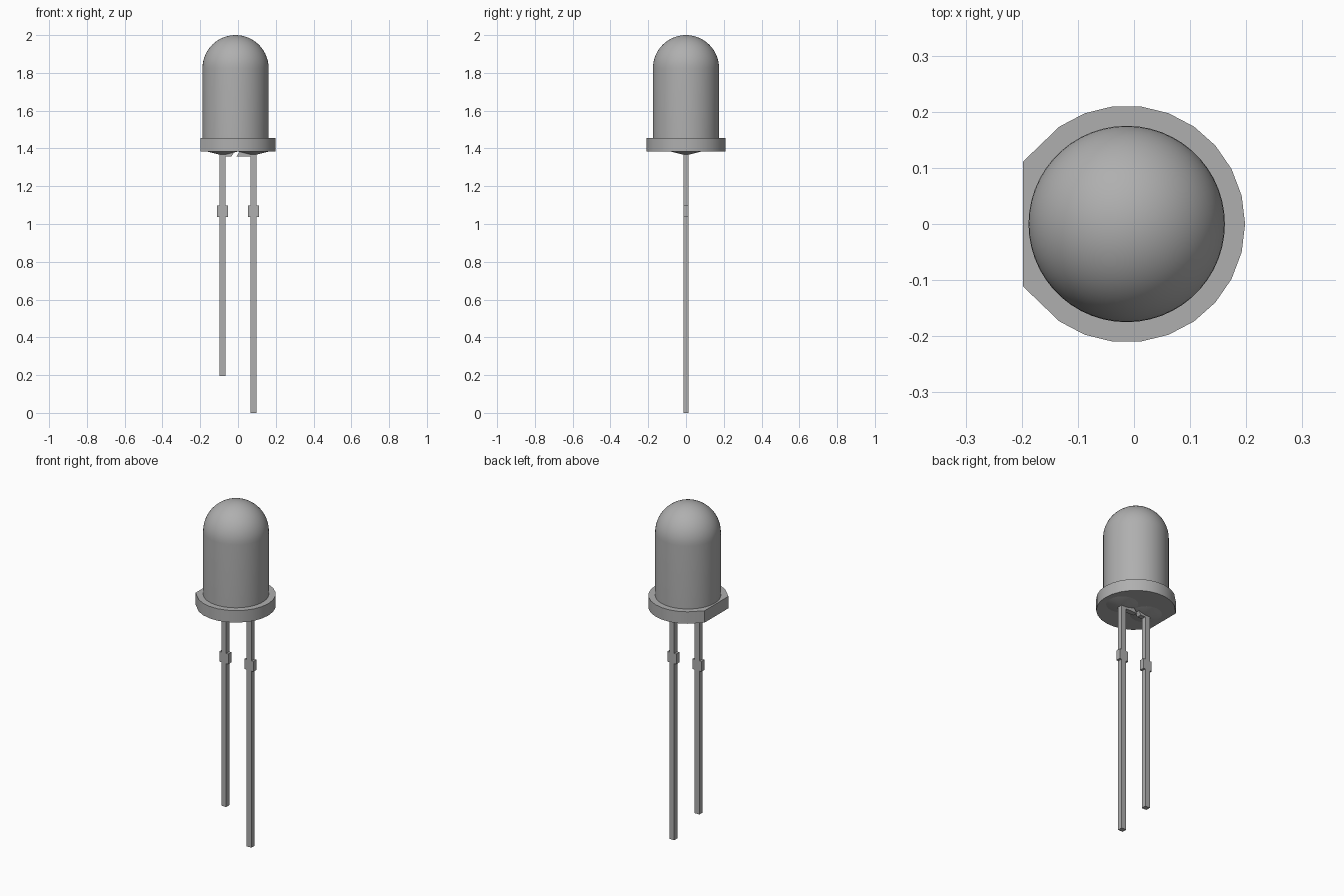
import bpy, bmesh, math

if "Cube" in bpy.data.objects:
    bpy.data.objects.remove(bpy.data.objects["Cube"])

CX = -0.013  # axis of the bulb

grey = bpy.data.materials.new("dark_grey")
grey.diffuse_color = (0.43, 0.43, 0.43, 1)
grey.use_nodes = True
grey.node_tree.nodes["Principled BSDF"].inputs["Base Color"].default_value = grey.diffuse_color


def add_object(name, bm, smooth=False):
    bmesh.ops.recalc_face_normals(bm, faces=bm.faces[:])
    mesh = bpy.data.meshes.new(name)
    bm.to_mesh(mesh)
    bm.free()
    mesh.materials.append(grey)
    ob = bpy.data.objects.new(name, mesh)
    bpy.context.collection.objects.link(ob)
    if smooth:
        bpy.ops.object.select_all(action='DESELECT')
        bpy.context.view_layer.objects.active = ob
        ob.select_set(True)
        bpy.ops.object.shade_smooth_by_angle(angle=math.radians(30))
    return ob


def extrude(name, outline, axis, lo, hi, smooth=False):
    """Prism from an outline, extruded along y or z."""
    bm = bmesh.new()
    place = (lambda p, t: (p[0], t, p[1])) if axis == 'y' else (lambda p, t: (p[0], p[1], t))
    a = [bm.verts.new(place(p, lo)) for p in outline]
    b = [bm.verts.new(place(p, hi)) for p in outline]
    n = len(outline)
    for i in range(n):
        j = (i + 1) % n
        bm.faces.new((a[i], a[j], b[j], b[i]))
    bm.faces.new(a)
    bm.faces.new(b)
    return add_object(name, bm, smooth)


def lathe(name, profile, cx, steps):
    bm = bmesh.new()
    verts = [bm.verts.new((cx + r, 0, z)) for r, z in profile]
    edges = [bm.edges.new(e) for e in zip(verts, verts[1:])]
    bmesh.ops.spin(bm, geom=verts + edges, cent=(cx, 0, 0), axis=(0, 0, 1),
                   angle=math.tau, steps=steps, use_duplicate=False)
    bmesh.ops.remove_doubles(bm, verts=bm.verts[:], dist=1e-5)
    return add_object(name, bm, True)


# Domed bulb
R, SPRING = 0.175, 1.825
dome = [(R * math.cos(a), SPRING + R * math.sin(a))
        for a in (math.pi / 2 * i / 14 for i in range(14))]
lathe("bulb", [(0, 1.42), (R, 1.42)] + dome + [(0, 2.0)], CX, 52)

# Rim at the foot of the bulb, with one flat side
rim = []
for i in range(-9, 10):
    a = math.tau * i / 26
    rim.append((CX + 0.211 * math.cos(a), 0.211 * math.sin(a)))
rim += [(-0.198, 0.111), (-0.198, -0.111)]
extrude("rim", rim, 'z', 1.385, 1.455, True)

# Two leads with stop tabs, short inward feet and resin collars
for side, s, foot_z in (("short", -1, 0.195), ("long", 1, 0.0)):
    x = s * 0.082
    w, t = 0.0155, 0.029
    outline = [(x - w, foot_z), (x + w, foot_z), (x + w, 1.037), (x + t, 1.037),
               (x + t, 1.097), (x + w, 1.097), (x + w, 1.40), (x - w, 1.40),
               (x - w, 1.097), (x - t, 1.097), (x - t, 1.037), (x - w, 1.037)]
    extrude(side + "_lead", outline, 'y', -0.0145, 0.0145)
    if s < 0:
        foot = [(x, 1.357), (-0.035, 1.357), (-0.015, 1.39), (x, 1.39)]
    else:
        foot = [(x, 1.357), (-0.008, 1.357), (0.014, 1.39), (x, 1.39)]
    extrude(side + "_lead_foot", foot, 'y', -0.0145, 0.0145)
    lathe(side + "_lead_collar",
          [(0, 1.387), (0.09, 1.386), (0.02, 1.368), (0, 1.368)], x, 20)
